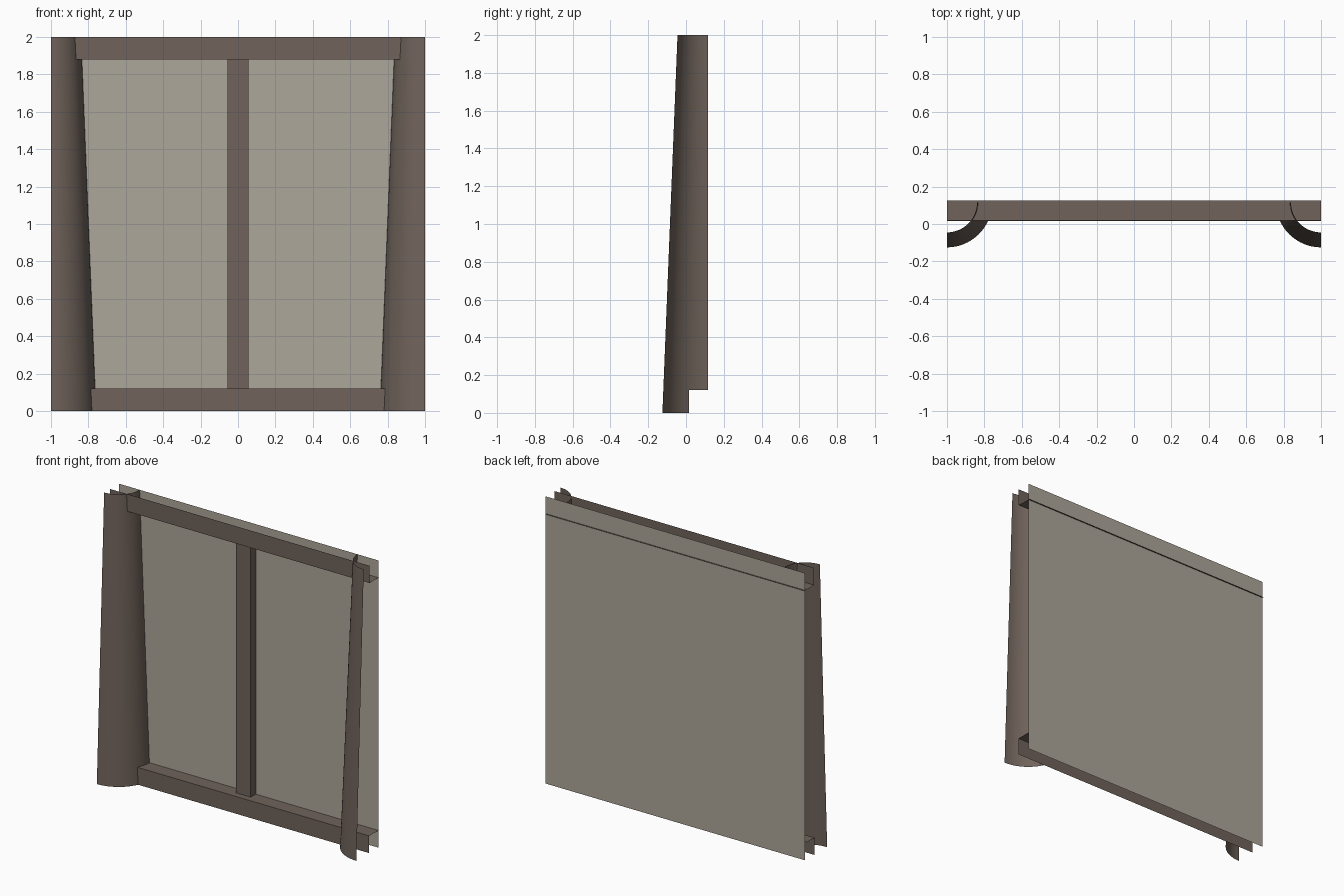
import bpy, bmesh, math

if "Cube" in bpy.data.objects:
    bpy.data.objects.remove(bpy.data.objects["Cube"])

def material(name, rgb):
    m = bpy.data.materials.new(name)
    m.diffuse_color = (*rgb, 1)
    m.use_nodes = True
    m.node_tree.nodes["Principled BSDF"].inputs["Base Color"].default_value = m.diffuse_color
    return m

TRIM = material("brown trim", (0.162, 0.125, 0.104))
PLASTER = material("pale plaster", (0.42, 0.385, 0.32))

WALL_Y = 0.116    # plane of the wall
BEAM_Y = 0.016    # front face of the beams
BEAM_H = 0.12
POST_Y = 0.06     # front face of the centre post

def finish(name, bm, mat):
    me = bpy.data.meshes.new(name)
    bm.to_mesh(me)
    bm.free()
    me.materials.append(mat)
    ob = bpy.data.objects.new(name, me)
    bpy.context.collection.objects.link(ob)
    return ob

def sheet(name, profile, sweep, mat):
    """Open shell: sweep(p, side) places each profile point at both ends."""
    bm = bmesh.new()
    a = [bm.verts.new(sweep(p, -1)) for p in profile]
    b = [bm.verts.new(sweep(p, 1)) for p in profile]
    for i in range(len(profile) - 1):
        bm.faces.new((a[i], b[i], b[i + 1], a[i + 1]))
    return finish(name, bm, mat)

def along_x(p, side):
    return (side, p[0], p[1])

# Wall panel, facing front
sheet("wall_panel", [(WALL_Y, 0), (WALL_Y, 2 - BEAM_H), (WALL_Y, 2)], along_x, PLASTER)

# Bottom beam: front face and top ledge
sheet("bottom_beam", [(BEAM_Y, 0), (BEAM_Y, BEAM_H), (WALL_Y, BEAM_H)], along_x, TRIM)

# Top beam: underside ledge (pokes slightly through the wall) and front face
sheet("top_beam", [(0.125, 2 - BEAM_H), (BEAM_Y + 0.003, 2 - BEAM_H), (BEAM_Y + 0.003, 2)],
      along_x, TRIM)

# Centre post: front and two sides
def along_z(p, side):
    return (p[0], p[1], BEAM_H if side > 0 else 2 - BEAM_H)

w = 0.056
sheet("centre_post", [(-w, WALL_Y), (-w, POST_Y), (w, POST_Y), (w, WALL_Y)][::-1], along_z, TRIM)

# Tapered quarter-round columns at both ends, notched around the bottom beam
SEG = 16
bm = bmesh.new()
rings = []
for z, r in ((0, 0.241), (2, 0.161)):
    ring = []
    for i in range(SEG + 1):
        t = -math.pi / 2 + i / SEG * math.pi / 2
        ring.append(bm.verts.new((-1 + r * math.cos(t), WALL_Y + r * math.sin(t), z)))
    rings.append(ring)
lo, hi = rings
for i in range(SEG):
    bm.faces.new((lo[i], lo[i + 1], hi[i + 1], hi[i]))
for co, no in (((0, 0, BEAM_H), (0, 0, 1)), ((0, BEAM_Y, 0), (0, 1, 0))):
    bmesh.ops.bisect_plane(bm, geom=bm.verts[:] + bm.edges[:] + bm.faces[:],
                           plane_co=co, plane_no=no)
cut = [f for f in bm.faces
       if f.calc_center_median().z < BEAM_H and f.calc_center_median().y > BEAM_Y]
bmesh.ops.delete(bm, geom=cut, context='FACES')
for f in bm.faces:
    f.smooth = True
columns = finish("end_columns", bm, TRIM)
columns.modifiers.new("mirror", 'MIRROR').use_clip = False
